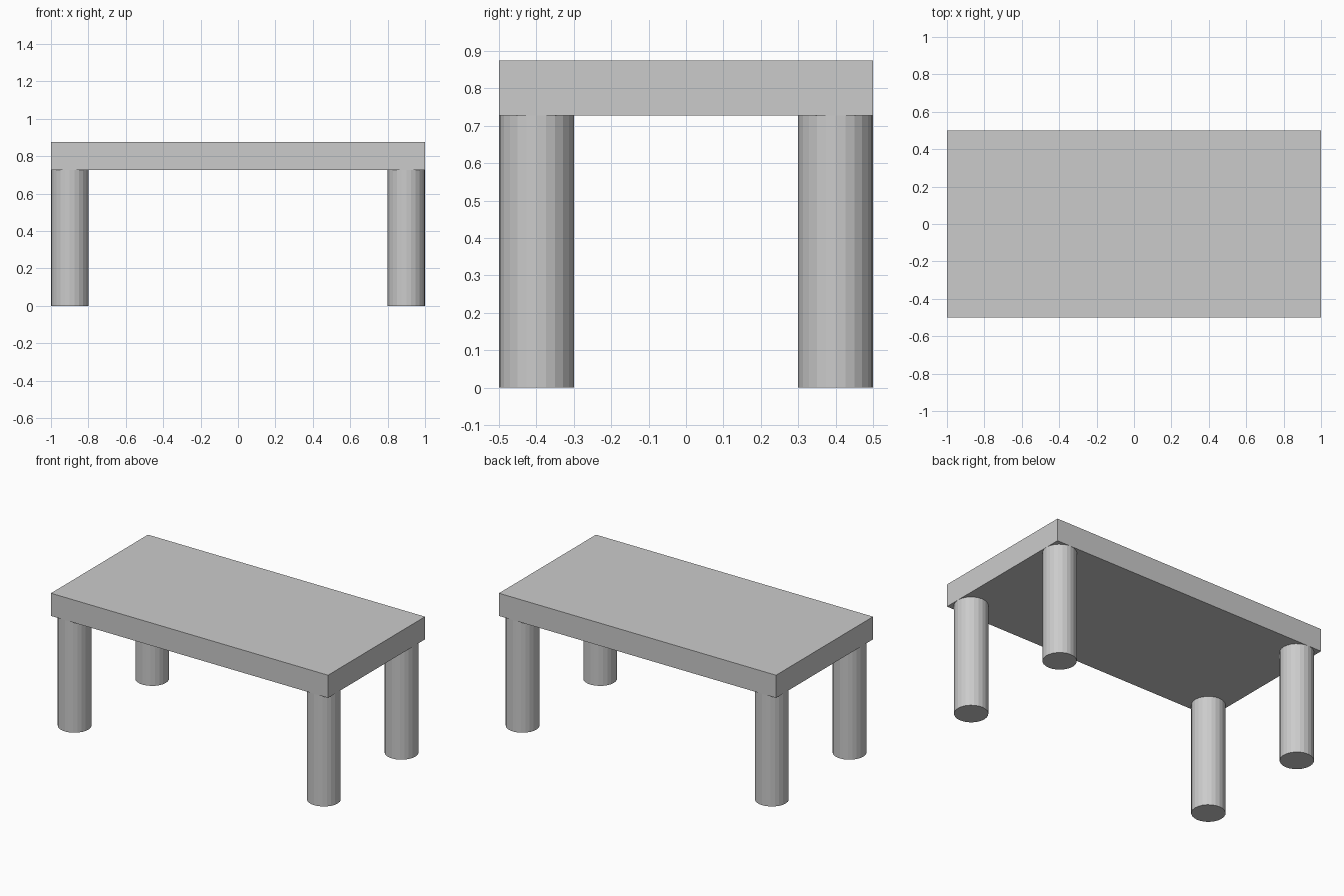
import bpy

if "Cube" in bpy.data.objects:
    bpy.data.objects.remove(bpy.data.objects["Cube"])

TOP_Z, UNDERSIDE_Z = 0.875, 0.727
LEG_RADIUS = 0.1

# Table top: flat rectangular slab
bpy.ops.mesh.primitive_cube_add(size=1, location=(0, 0, (TOP_Z + UNDERSIDE_Z) / 2))
top = bpy.context.object
top.name = "table_top"
top.scale = (2, 1, TOP_Z - UNDERSIDE_Z)
bpy.ops.object.transform_apply(location=False, rotation=False, scale=True)


def add_leg(name, x, y):
    bpy.ops.mesh.primitive_cylinder_add(
        vertices=24, radius=LEG_RADIUS, depth=UNDERSIDE_Z,
        location=(x, y, UNDERSIDE_Z / 2))
    bpy.context.object.name = name


# Four round legs, flush with the corners of the top
for side, sx in (("left", -1), ("right", 1)):
    for end, sy in (("front", -1), ("back", 1)):
        add_leg(f"{end}_{side}_leg", sx * (1 - LEG_RADIUS), sy * (0.5 - LEG_RADIUS))
